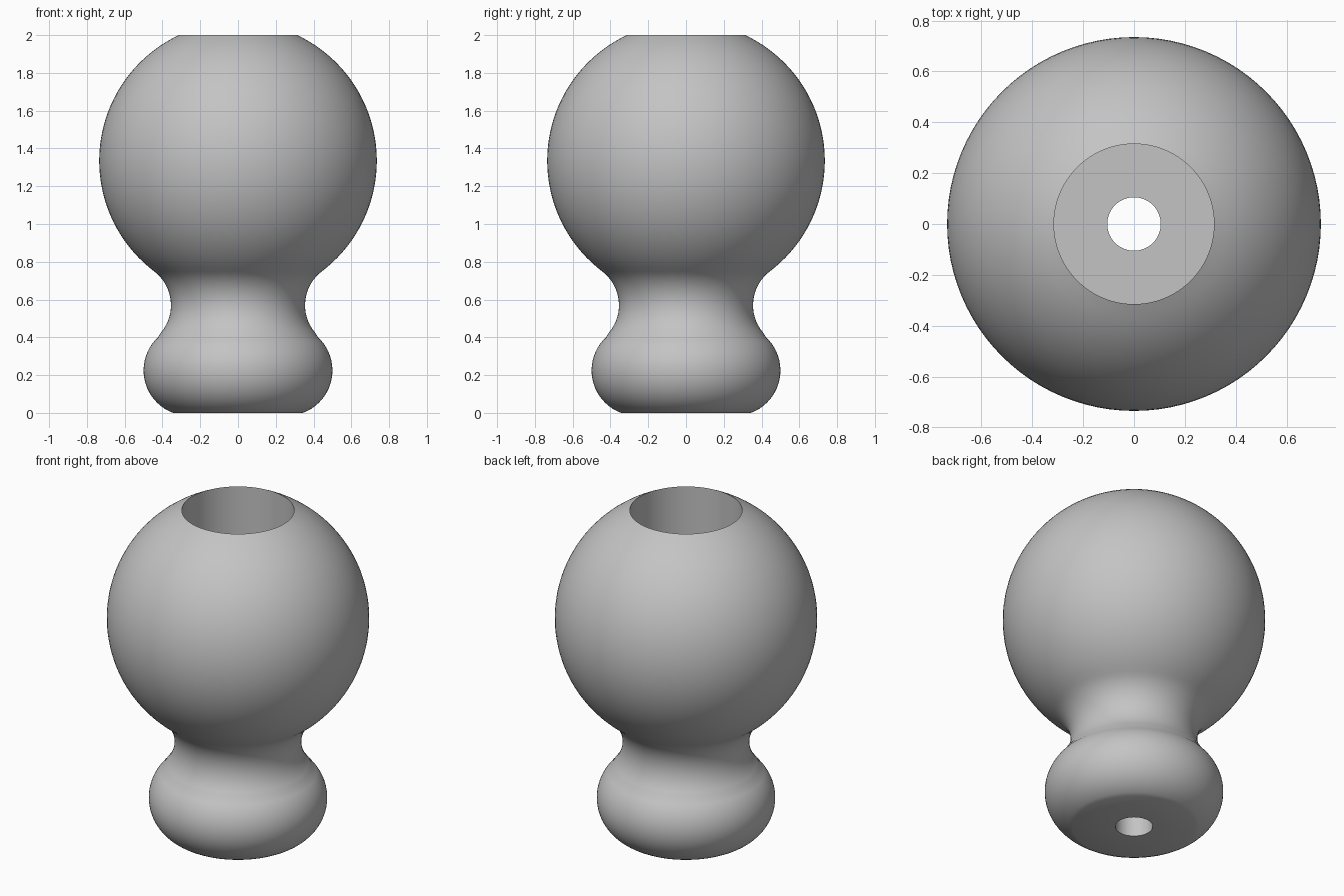
import bpy, bmesh
from math import sin, cos, radians, tau

if "Cube" in bpy.data.objects:
    bpy.data.objects.remove(bpy.data.objects["Cube"])

GREY = (0.55, 0.55, 0.55, 1)
grey = bpy.data.materials.new("plain grey")
grey.use_nodes = True
grey.diffuse_color = GREY
grey.node_tree.nodes["Principled BSDF"].inputs["Base Color"].default_value = GREY


def arc(r, z, radius, start, end, steps):
    """Profile points (r, z) along a circular arc, angles in degrees."""
    angles = [radians(start + (end - start) * i / steps) for i in range(steps + 1)]
    return [(r + radius * cos(a), z + radius * sin(a)) for a in angles]


def lathe(name, profile, segments=96):
    """Revolve a closed profile around the z axis."""
    bm = bmesh.new()
    verts = [bm.verts.new((r, 0, z)) for r, z in profile]
    edges = [bm.edges.new((a, b)) for a, b in zip(verts, verts[1:] + verts[:1])]
    bmesh.ops.spin(bm, geom=verts + edges, axis=(0, 0, 1), cent=(0, 0, 0),
                   angle=tau, steps=segments, use_merge=True)
    bmesh.ops.remove_doubles(bm, verts=bm.verts, dist=0.0001)
    bmesh.ops.recalc_face_normals(bm, faces=bm.faces)
    mesh = bpy.data.meshes.new(name)
    bm.to_mesh(mesh)
    bm.free()
    mesh.materials.append(grey)
    obj = bpy.data.objects.new(name, mesh)
    bpy.context.collection.objects.link(obj)
    bpy.ops.object.select_all(action="DESELECT")
    obj.select_set(True)
    bpy.context.view_layer.objects.active = obj
    bpy.ops.object.shade_smooth_by_angle(angle=radians(30))
    return obj


# Rounded foot, concave neck and ball, each arc tangent to the next
foot = arc(0.26, 0.225, 0.24, -69.6, 47.2, 20)
neck = arc(0.58, 0.57, 0.225, 227.2, 127.2, 16)
ball = arc(0, 1.335, 0.735, -52.8, 64.8, 40)

# Flat-bottomed socket from the top, narrow screw hole through the foot
SOCKET_R, HOLE_R, FLOOR_Z = 0.315, 0.105, 1.0
ball[-1] = (SOCKET_R, 2)
foot[0] = (foot[0][0], 0)
bore = [(SOCKET_R, FLOOR_Z), (HOLE_R, FLOOR_Z), (HOLE_R, 0)]

lathe("knob_body", foot + neck[1:] + ball[1:] + bore)
